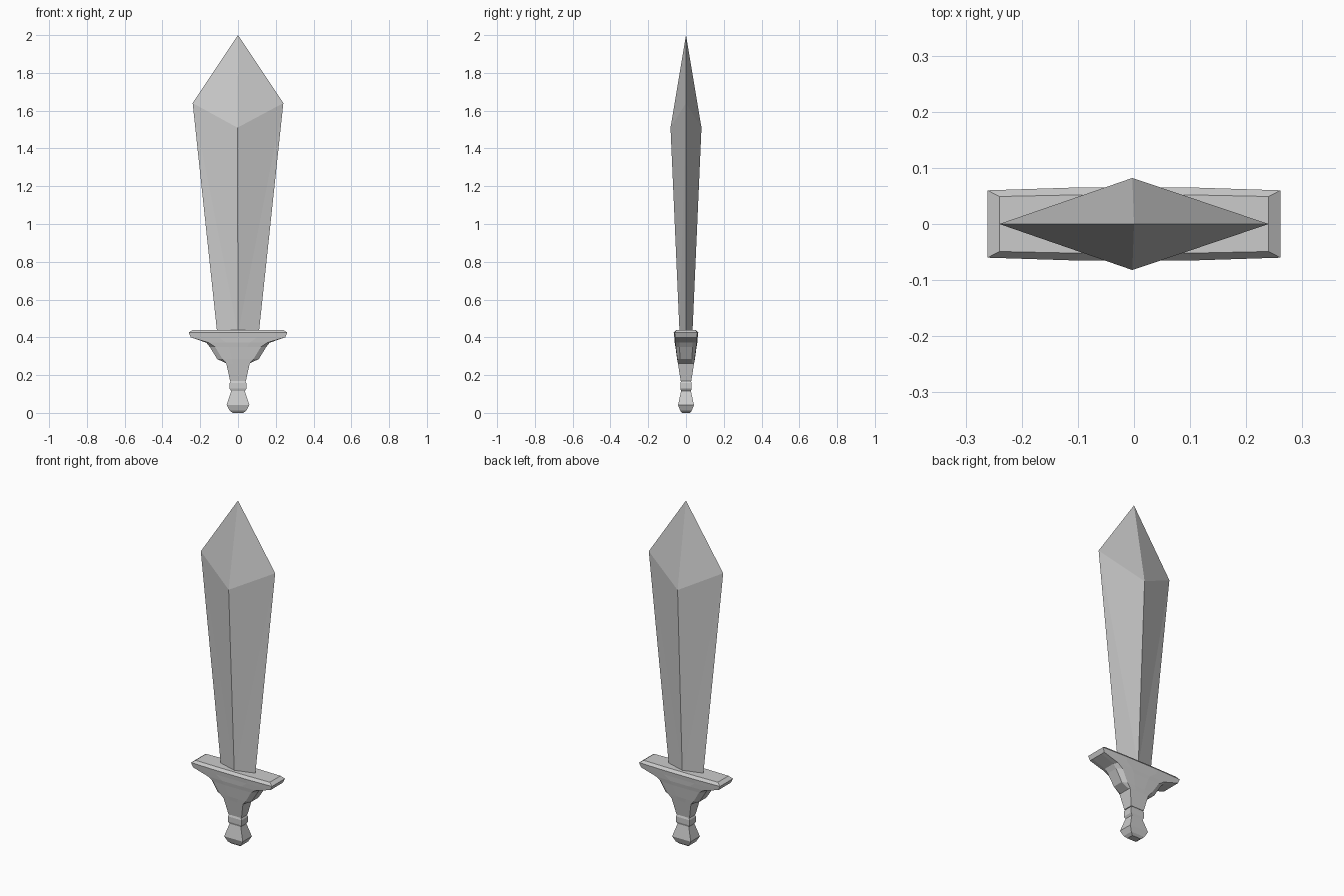
import bpy

if "Cube" in bpy.data.objects:
    bpy.data.objects.remove(bpy.data.objects["Cube"])


def make_object(name, verts, faces):
    mesh = bpy.data.meshes.new(name)
    mesh.from_pydata(verts, [], faces)
    mesh.update()
    obj = bpy.data.objects.new(name, mesh)
    bpy.context.collection.objects.link(obj)
    return obj


def loft(name, rings):
    """Skin equal-length rings, listed bottom to top, and cap both ends."""
    n = len(rings[0])
    verts = [p for ring in rings for p in ring]
    faces = [(k * n + i, k * n + (i + 1) % n, (k + 1) * n + (i + 1) % n, (k + 1) * n + i)
             for k in range(len(rings) - 1) for i in range(n)]
    faces.append(tuple(reversed(range(n))))
    faces.append(tuple(range(len(verts) - n, len(verts))))
    return make_object(name, verts, faces)


def rectangle(z, x, y):
    return [(-x, -y, z), (x, -y, z), (x, y, z), (-x, y, z)]


def guard_ring(z, x_mid, x_edge, y, y_mid, bow):
    """Rectangle with a raised strip on each end and slightly bowed long sides."""
    right = [(x_edge, -y), (x_mid, -y_mid), (x_mid, y_mid), (x_edge, y), (x_edge * 0.4, y + bow)]
    half = [(x_edge * 0.4, -y - bow)] + right
    return [(a, b, z) for a, b in half] + [(-a, -b, z) for a, b in half]


# Blade: diamond section, low central ridges and high side corners, one tip
blade_verts = [(-0.11, 0, 0.42), (0, -0.034, 0.42), (0.11, 0, 0.42), (0, 0.034, 0.42),
               (-0.24, 0, 1.64), (-0.003, -0.082, 1.51), (0.24, 0, 1.64), (-0.003, 0.082, 1.51),
               (0, 0, 2.0)]
blade_faces = [(3, 2, 1, 0)]
for i in range(4):
    j = (i + 1) % 4
    if i % 2 == 0:   # split each long side along edge corner to ridge foot
        blade_faces += [(i, j, i + 4), (j, j + 4, i + 4)]
    else:
        blade_faces += [(i, j, j + 4), (i, j + 4, i + 4)]
    blade_faces.append((i + 4, j + 4, 8))
make_object("blade", blade_verts, blade_faces)

# Guard: flared crosspiece narrowing down into the neck
guard_profile = [
    (0.170, 0.042, 0.042, 0.028, 0.018, 0.000),
    (0.262, 0.062, 0.062, 0.043, 0.032, 0.000),
    (0.285, 0.110, 0.082, 0.046, 0.032, 0.001),
    (0.350, 0.150, 0.122, 0.054, 0.034, 0.002),
    (0.372, 0.168, 0.155, 0.057, 0.035, 0.003),
    (0.400, 0.250, 0.250, 0.058, 0.036, 0.004),
    (0.425, 0.261, 0.261, 0.060, 0.036, 0.005),
    (0.440, 0.240, 0.240, 0.049, 0.030, 0.003),
]
loft("guard", [guard_ring(*p) for p in guard_profile])

# Grip: collar band above a flared square pommel
grip_profile = [
    (0.000, 0.028, 0.020), (0.012, 0.044, 0.031), (0.042, 0.060, 0.042),
    (0.116, 0.036, 0.026), (0.128, 0.044, 0.030), (0.158, 0.044, 0.030),
    (0.172, 0.036, 0.025),
]
loft("grip", [rectangle(*p) for p in grip_profile])
